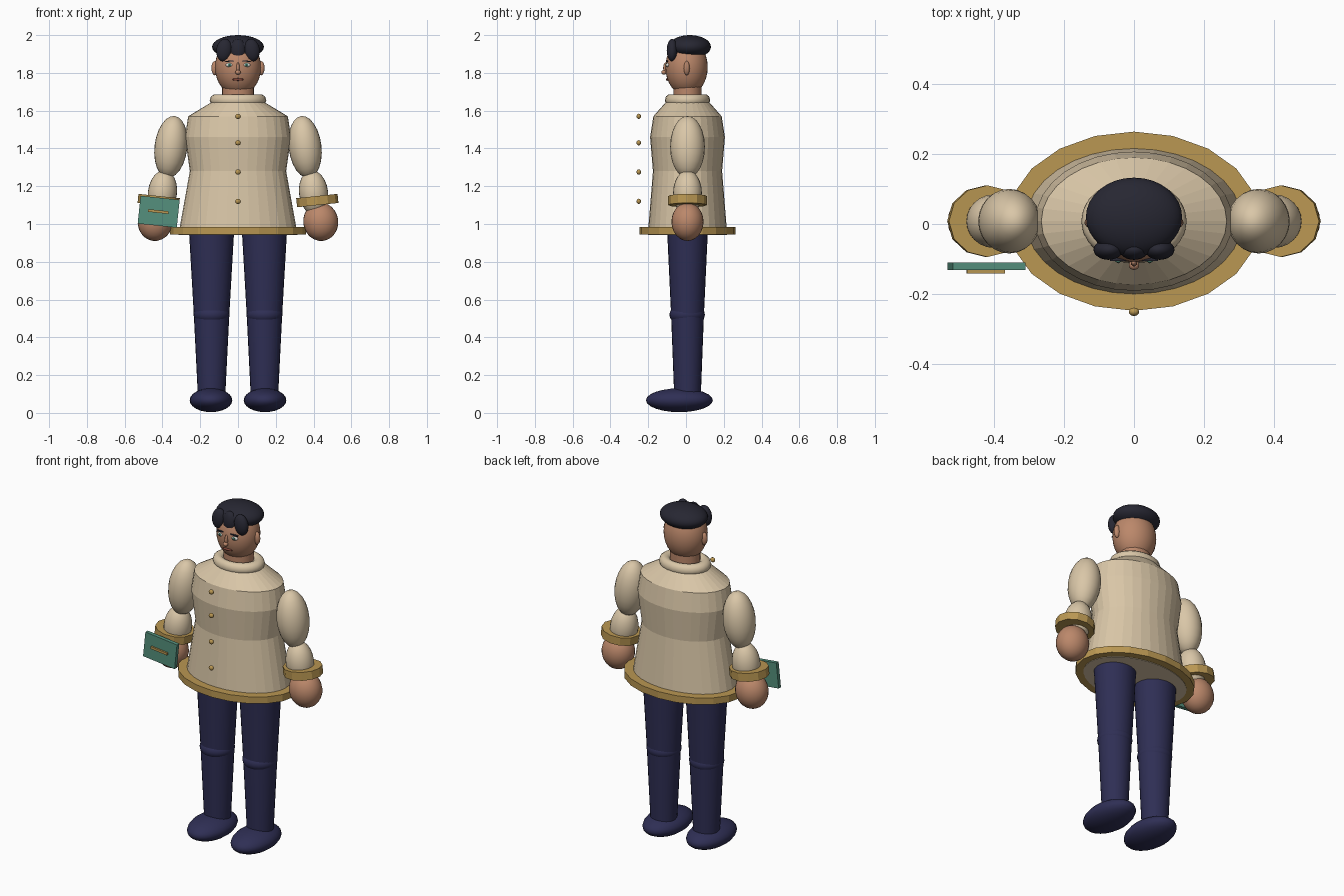
import bpy, bmesh, math
from mathutils import Matrix, Vector

cube = bpy.data.objects.get("Cube")
if cube:
    bpy.data.objects.remove(cube)


def material(name, rgb):
    m = bpy.data.materials.new(name)
    m.use_nodes = True
    m.diffuse_color = (*rgb, 1)
    m.node_tree.nodes["Principled BSDF"].inputs["Base Color"].default_value = (*rgb, 1)
    return m


CREAM = material("cream cloth", (0.70, 0.57, 0.39))
GOLD = material("gold trim", (0.49, 0.31, 0.085))
NAVY = material("navy cloth", (0.028, 0.028, 0.09))
SKIN = material("skin", (0.50, 0.245, 0.145))
HAIR = material("black hair", (0.02, 0.02, 0.032))
TEAL = material("teal", (0.09, 0.28, 0.205))
WHITE = material("eye white", (0.75, 0.73, 0.68))
LIP = material("lip", (0.22, 0.06, 0.04))

Y = 0.008  # depth of the body's axis


def finish(name, bm, mat, smooth=True, tilt=0, loc=(0, 0, 0)):
    """Turn a bmesh into an object, tilted about the y axis by degrees."""
    for f in bm.faces:
        f.smooth = smooth and len(f.verts) <= 4
    mesh = bpy.data.meshes.new(name)
    bm.to_mesh(mesh)
    bm.free()
    mesh.materials.append(mat)
    ob = bpy.data.objects.new(name, mesh)
    ob.location = loc
    ob.rotation_euler.y = math.radians(tilt)
    bpy.context.collection.objects.link(ob)
    return ob


def ball(name, loc, radii, mat, tilt=0, seg=24):
    bm = bmesh.new()
    bmesh.ops.create_uvsphere(bm, u_segments=seg, v_segments=seg // 2, radius=1)
    bmesh.ops.scale(bm, vec=radii, verts=bm.verts)
    return finish(name, bm, mat, True, tilt, loc)


def box(name, loc, size, mat, tilt=0):
    bm = bmesh.new()
    bmesh.ops.create_cube(bm, size=1)
    bmesh.ops.scale(bm, vec=size, verts=bm.verts)
    return finish(name, bm, mat, False, tilt, loc)


def loft(name, loc, rings, sides, mat, smooth=True, tilt=0):
    """Stack elliptical rings of (z, x radius, y radius) and cap the ends."""
    bm = bmesh.new()
    loops = []
    for z, rx, ry in rings:
        angles = [2 * math.pi * i / sides for i in range(sides)]
        loops.append([bm.verts.new((rx * math.cos(a), ry * math.sin(a), z)) for a in angles])
    for low, high in zip(loops, loops[1:]):
        for i in range(sides):
            j = (i + 1) % sides
            bm.faces.new((low[i], low[j], high[j], high[i]))
    bm.faces.new(loops[0][::-1])
    bm.faces.new(loops[-1])
    return finish(name, bm, mat, smooth, tilt, loc)


def torus(name, loc, major, minor, scale, mat, around=24, section=10):
    bm = bmesh.new()
    grid = []
    for i in range(around):
        a = 2 * math.pi * i / around
        ring = []
        for j in range(section):
            b = 2 * math.pi * j / section
            r = major + minor * math.cos(b)
            ring.append(bm.verts.new((r * math.cos(a) * scale[0], r * math.sin(a) * scale[1],
                                      minor * math.sin(b) * scale[2])))
        grid.append(ring)
    for i in range(around):
        for j in range(section):
            k, l = (i + 1) % around, (j + 1) % section
            bm.faces.new((grid[i][j], grid[k][j], grid[k][l], grid[i][l]))
    return finish(name, bm, mat, True, 0, loc)


# Coat, hem, collar and buttons
loft("coat", (0, Y, 0),
     [(0.942, 0.316, 0.21), (0.985, 0.308, 0.207), (1.28, 0.255, 0.183), (1.46, 0.281, 0.198),
      (1.57, 0.264, 0.181), (1.645, 0.14, 0.115)], 32, CREAM, smooth=False)
loft("coat_hem", (0, Y, 0), [(0.945, 0.36, 0.255), (0.985, 0.36, 0.255)], 20, GOLD, smooth=False)
torus("collar", (0, Y, 1.655), 0.115, 0.035, (1, 0.8, 0.95), CREAM)
for i, z in enumerate((1.57, 1.43, 1.275, 1.12)):
    ball(f"button_{i + 1}", (0, -0.25, z), (0.015, 0.012, 0.014), GOLD, seg=12)

# Head
loft("neck", (0, Y, 0), [(1.62, 0.085, 0.075), (1.76, 0.085, 0.075)], 20, SKIN)
ball("head", (0, 0.003, 1.83), (0.122, 0.112, 0.15), SKIN, seg=32)
ball("nose_bridge", (0, -0.109, 1.825), (0.009, 0.012, 0.03), SKIN, seg=12)
ball("nose_tip", (0, -0.117, 1.803), (0.015, 0.014, 0.012), SKIN, seg=12)
ball("mouth", (0, -0.099, 1.765), (0.032, 0.008, 0.007), LIP, seg=12)

# Hair cap and fringe
ball("hair_cap", (0, 0.02, 1.938), (0.137, 0.112, 0.062), HAIR, seg=32)
for name, x in (("right", -0.073), ("middle", 0), ("left", 0.073)):
    ball(f"fringe_{name}", (x, -0.073, 1.92), (0.042, 0.029, 0.06), HAIR, tilt=-x * 100)

# Paired parts
for side, s in (("left", 1), ("right", -1)):
    ball(f"{side}_ear", (s * 0.122, 0.004, 1.825), (0.019, 0.016, 0.038), SKIN, seg=16)
    ball(f"{side}_eye", (s * 0.045, -0.096, 1.842), (0.021, 0.011, 0.011), WHITE, seg=16)
    ball(f"{side}_iris", (s * 0.045, -0.105, 1.842), (0.009, 0.005, 0.009), TEAL, seg=12)
    ball(f"{side}_pupil", (s * 0.045, -0.109, 1.842), (0.004, 0.003, 0.004), HAIR, seg=8)
    box(f"{side}_eyebrow", (s * 0.045, -0.1, 1.862), (0.045, 0.012, 0.006), HAIR, tilt=s * 5)

    ball(f"{side}_upper_sleeve", (s * 0.355, Y, 1.408), (0.087, 0.092, 0.165), CREAM, tilt=-s * 7)
    ball(f"{side}_lower_sleeve", (s * 0.4, Y, 1.165), (0.077, 0.076, 0.12), CREAM, tilt=-s * 7)
    loft(f"{side}_cuff", (s * 0.42, Y, 1.124), [(-0.024, 0.11, 0.102), (0.024, 0.11, 0.102)],
         12, GOLD, smooth=False, tilt=-s * 6)
    ball(f"{side}_hand", (s * 0.438, Y, 1.012), (0.093, 0.085, 0.102), SKIN, tilt=-s * 7)

    loft(f"{side}_trouser_leg", (s * 0.14, Y, 0),
         [(0.08, 0.072, 0.07), (0.52, 0.094, 0.087), (0.99, 0.121, 0.109)], 24, NAVY)
    ball(f"{side}_knee", (s * 0.14, Y - 0.002, 0.52), (0.096, 0.094, 0.06), NAVY)
    ball(f"{side}_shoe", (s * 0.143, -0.035, 0.067), (0.113, 0.177, 0.063), NAVY)

# Book with a label, held in front of the right hand
box("book", (-0.42, -0.12, 1.065), (0.208, 0.022, 0.148), TEAL, tilt=6)
box("book_label", (-0.422, -0.136, 1.066), (0.108, 0.01, 0.014), GOLD, tilt=6)
